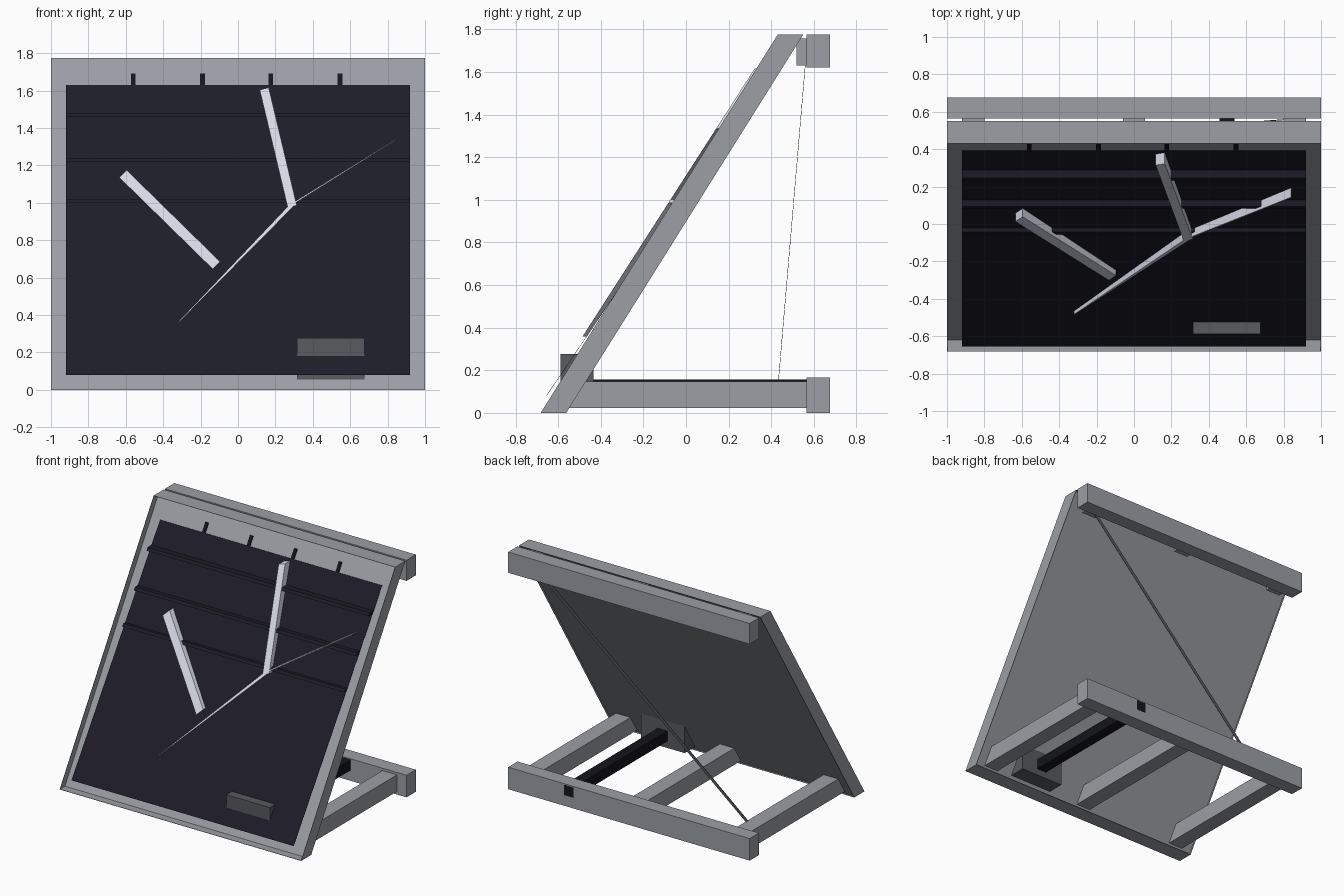
import bpy, math

if "Cube" in bpy.data.objects:
    bpy.data.objects.remove(bpy.data.objects["Cube"])

SLOPE = 0.6265
Y0 = -0.682
H = 1.775


def material(name, rgb):
    m = bpy.data.materials.new(name)
    m.diffuse_color = (*rgb, 1)
    m.use_nodes = True
    m.node_tree.nodes["Principled BSDF"].inputs["Base Color"].default_value = m.diffuse_color
    return m


GRAY = material("frame gray", (0.325, 0.345, 0.375))
NAVY = material("panel navy", (0.0125, 0.012, 0.021))
BLACK = material("rod black", (0.007, 0.007, 0.012))
DARK = material("box dark gray", (0.098, 0.103, 0.112))
WHITE = material("mark white", (0.70, 0.72, 0.83))


def lean(x, z, off=0.0):
    """Point on the leaning front plane, pushed back by off (number or rule of z)."""
    return (x, Y0 + SLOPE * z + (off(z) if callable(off) else off), z)


def solid(name, front, back, mat):
    """Solid between two matching outlines."""
    n = len(front)
    faces = [tuple(range(n)), tuple(reversed(range(n, 2 * n)))]
    faces += [(i, n + i, n + (i + 1) % n, (i + 1) % n) for i in range(n)]
    me = bpy.data.meshes.new(name)
    me.from_pydata(front + back, [], faces)
    me.materials.append(mat)
    ob = bpy.data.objects.new(name, me)
    bpy.context.collection.objects.link(ob)
    return ob


def plate(name, xz, o0, o1, mat):
    """Outline given in x and z, laid on the leaning plane."""
    return solid(name, [lean(x, z, o0) for x, z in xz],
                 [lean(x, z, o1) for x, z in xz], mat)


def rect(x0, x1, z0, z1):
    return [(x0, z0), (x1, z0), (x1, z1), (x0, z1)]


def box(name, x0, x1, y0, y1, z0, z1, mat):
    r = rect(x0, x1, z0, z1)
    return solid(name, [(x, y0, z) for x, z in r], [(x, y1, z) for x, z in r], mat)


def stroke(p, q, w0, w1):
    """Tapered strip outline from p to q."""
    dx, dz = q[0] - p[0], q[1] - p[1]
    l = math.hypot(dx, dz)
    nx, nz = -dz / l / 2, dx / l / 2
    return [(p[0] - nx * w0, p[1] - nz * w0), (q[0] - nx * w1, q[1] - nz * w1),
            (q[0] + nx * w1, q[1] + nz * w1), (p[0] + nx * w0, p[1] + nz * w0)]


def panel_front(z):
    """The panel tilts back a little more than the tray."""
    return -0.024 + 0.076 * (z - 0.08) / 1.55


def panel_back(z):
    return panel_front(z) + 0.002


def mark_front(z):
    return -0.034 + 0.016 * z


# Leaning tray: thin rim with a recessed backing board
plate("backing_board", rect(-0.998, 0.998, 0.002, H - 0.002), 0.06, 0.105, GRAY)
for side, x in (("left", -1), ("right", 0.998)):
    plate(side + "_rim", rect(x, x + 0.002, 0, H), 0, 0.12, GRAY)
plate("bottom_rim", rect(-0.998, 0.998, 0, 0.002), 0, 0.12, GRAY)
plate("top_rim", rect(-0.998, 0.998, H - 0.002, H), 0, 0.12, GRAY)

# Thin dark panel with cross bars and clips
plate("panel", rect(-0.92, 0.92, 0.08, 1.63), panel_front, panel_back, NAVY)
for z in (1.01, 1.23, 1.47):
    plate("panel_bar", rect(-0.92, 0.92, z - 0.01, z + 0.01), 0.0, panel_back, NAVY)
for x in (-0.56, -0.19, 0.175, 0.545):
    plate("top_clip", rect(x - 0.013, x + 0.013, 1.63, 1.69), 0.052, 0.06, BLACK)

# White marks standing on the panel
for p, q, w0, w1 in (((-0.615, 1.155), (-0.115, 0.665), 0.056, 0.056),
                     ((0.14, 1.61), (0.29, 0.98), 0.05, 0.05),
                     ((0.30, 1.0), (-0.32, 0.36), 0.022, 0.004),
                     ((0.30, 1.0), (0.84, 1.335), 0.008, 0.004)):
    plate("panel_mark", stroke(p, q, w0, w1), mark_front, panel_back, WHITE)

# Rear bars, hinges and base beams
box("upper_rear_bar", -1, 1, 0.565, 0.675, 1.62, H, GRAY)
box("lower_rear_bar", -1, 1, 0.565, 0.675, 0, 0.165, GRAY)
for x in (-0.86, 0, 0.86):
    box("hinge", x - 0.06, x + 0.06, 0.518, 0.57, 1.63, 1.757, GRAY)
    r = rect(x - 0.06, x + 0.06, 0.022, 0.147)
    solid("base_beam", [lean(a, z, 0.1) for a, z in r],
          [(a, 0.57, z) for a, z in r], GRAY)

# Motor box and black rod
box("motor_box", 0.315, 0.675, -0.588, -0.433, 0.03, 0.277, DARK)
box("rod", 0.458, 0.538, -0.45, 0.6755, 0.08, 0.157, BLACK)

# Flat diagonal brace behind the tray
brace = stroke((0.88, 1.68), (-0.81, 0.15), 0.025, 0.025)
solid("diagonal_brace", [(x, 0.42 + 0.085 * z, z) for x, z in brace],
      [(x, 0.422 + 0.085 * z, z) for x, z in brace], DARK)
